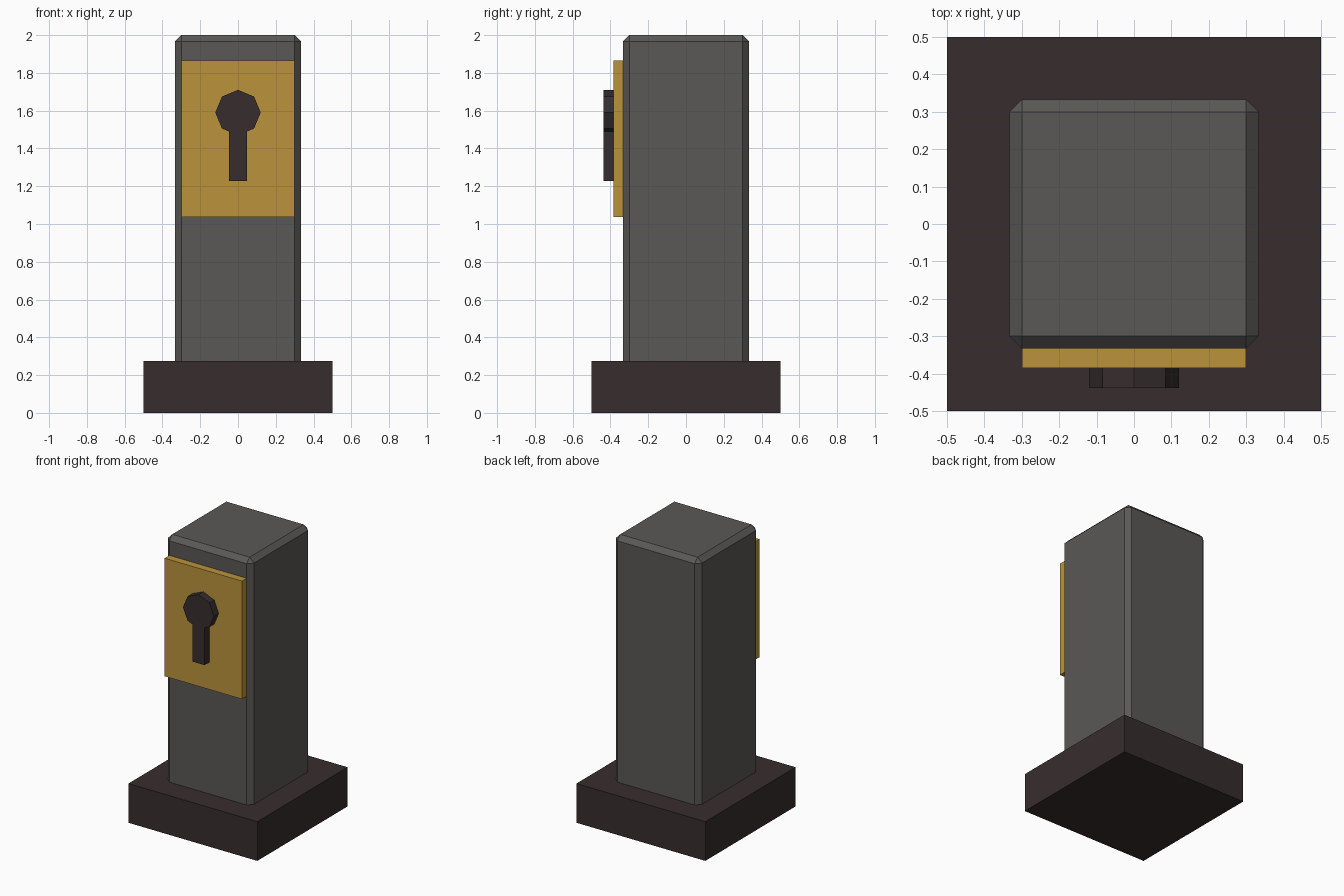
import bpy, bmesh, math

if "Cube" in bpy.data.objects:
    bpy.data.objects.remove(bpy.data.objects["Cube"])


def material(name, rgb):
    m = bpy.data.materials.new(name)
    m.diffuse_color = (*rgb, 1)
    m.use_nodes = True
    m.node_tree.nodes["Principled BSDF"].inputs["Base Color"].default_value = m.diffuse_color
    return m


DARK = material("dark brown", (0.038, 0.026, 0.027))
GREY = material("stone grey", (0.102, 0.099, 0.093))
GOLD = material("gold", (0.50, 0.295, 0.044))


def finish(bm, name, mat):
    bmesh.ops.recalc_face_normals(bm, faces=bm.faces)
    me = bpy.data.meshes.new(name)
    bm.to_mesh(me)
    bm.free()
    me.materials.append(mat)
    ob = bpy.data.objects.new(name, me)
    bpy.context.collection.objects.link(ob)
    return ob


def box(name, mat, lo, hi, chamfer=0):
    bm = bmesh.new()
    bmesh.ops.create_cube(bm, size=1)
    for v in bm.verts:
        v.co = [lo[i] + (v.co[i] + 0.5) * (hi[i] - lo[i]) for i in range(3)]
    if chamfer:
        # every edge except those of the bottom rim
        edges = [e for e in bm.edges if max(v.co.z for v in e.verts) > lo[2] + 0.01]
        bmesh.ops.bevel(bm, geom=edges, offset=chamfer, segments=1,
                        affect='EDGES', profile=0.5)
    return finish(bm, name, mat)


# plinth, chamfered pillar and front plate
box("base", DARK, (-0.5, -0.5, 0), (0.5, 0.5, 0.275))
box("pillar", GREY, (-0.333, -0.333, 0.275), (0.333, 0.333, 2.0), 0.033)
box("lock_plate", GOLD, (-0.3, -0.385, 1.037), (0.3, -0.333, 1.865))

# keyhole: octagon with a slot, as one extruded outline
R, CZ, W, BOTTOM = 0.12, 1.59, 0.047, 1.228
right = [(R * math.sin(math.radians(a)), CZ + R * math.cos(math.radians(a)))
         for a in (45, 90, 135)]
right += [(W, CZ - R + W * math.tan(math.radians(22.5))), (W, BOTTOM)]
outline = [(0, CZ + R)] + right + [(-x, z) for x, z in reversed(right)]
bm = bmesh.new()
face = bm.faces.new([bm.verts.new((x, -0.438, z)) for x, z in outline])
ext = bmesh.ops.extrude_face_region(bm, geom=[face], use_keep_orig=True)
for v in ext["geom"]:
    if isinstance(v, bmesh.types.BMVert):
        v.co.y = -0.385
finish(bm, "keyhole", DARK)
